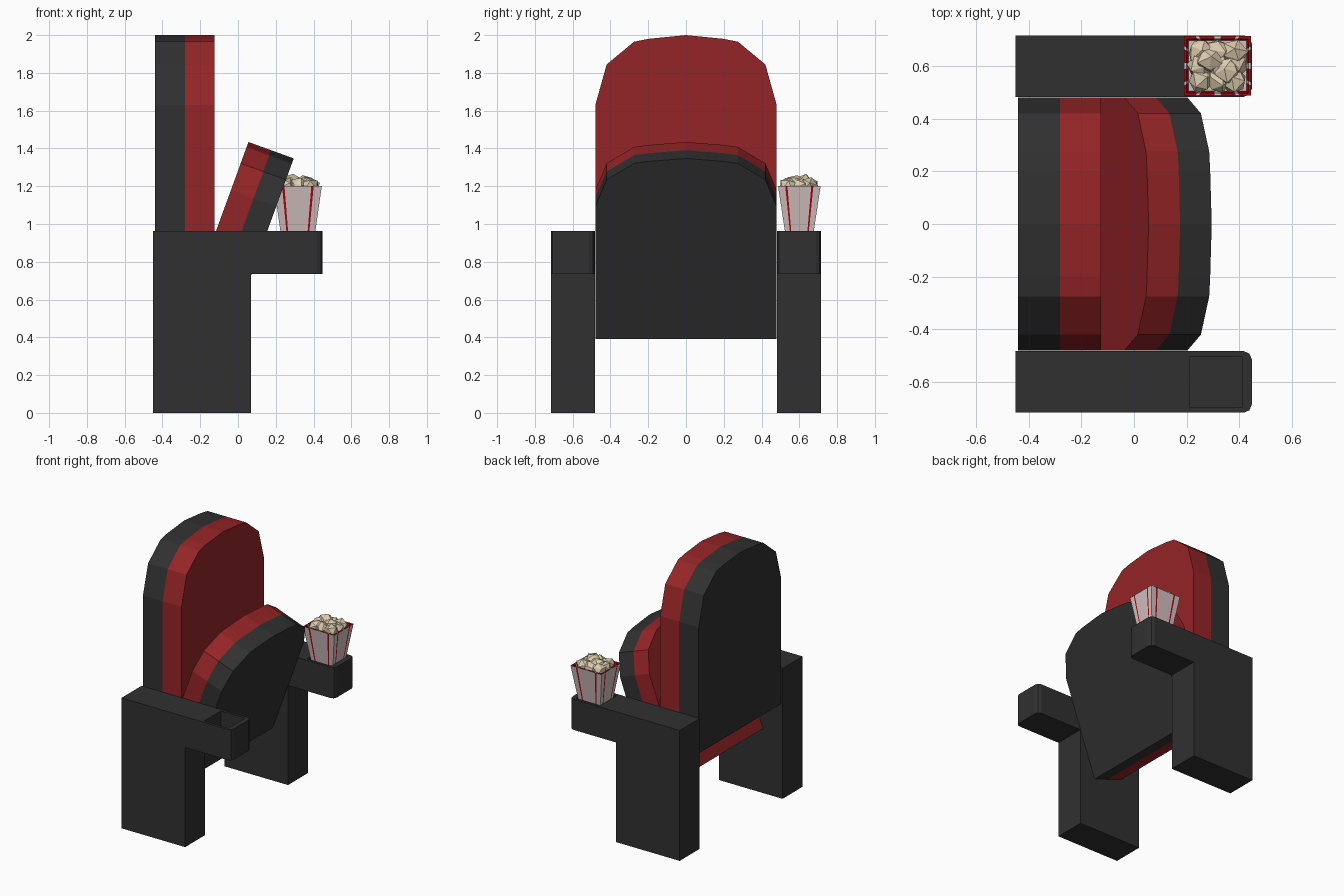
import bpy, bmesh, math, random
from mathutils import Vector, Matrix

if "Cube" in bpy.data.objects:
    bpy.data.objects.remove(bpy.data.objects["Cube"])

random.seed(4)


def material(name, rgb):
    m = bpy.data.materials.new(name)
    m.diffuse_color = (*rgb, 1)
    m.use_nodes = True
    m.node_tree.nodes["Principled BSDF"].inputs["Base Color"].default_value = m.diffuse_color
    return m


DARK = material("charcoal", (0.03, 0.03, 0.03))
RED = material("red fabric", (0.30, 0.018, 0.02))
WHITE = material("box white", (0.66, 0.53, 0.53))
STRIPE = material("stripe red", (0.38, 0.002, 0.005))
CREAM = material("popcorn cream", (0.72, 0.61, 0.43))


def finish(name, bm, *mats):
    bmesh.ops.recalc_face_normals(bm, faces=bm.faces)
    me = bpy.data.meshes.new(name)
    bm.to_mesh(me)
    bm.free()
    for m in mats:
        me.materials.append(m)
    ob = bpy.data.objects.new(name, me)
    bpy.context.collection.objects.link(ob)
    return ob


def prism(points, vec):
    """Closed polygon extruded along a vector."""
    bm = bmesh.new()
    f = bm.faces.new([bm.verts.new(p) for p in points])
    r = bmesh.ops.extrude_face_region(bm, geom=[f], use_keep_orig=True)
    verts = [g for g in r["geom"] if isinstance(g, bmesh.types.BMVert)]
    bmesh.ops.translate(bm, verts=verts, vec=vec)
    return bm


def cushion(name, x0, x1, bottom, drops, mat, matrix=Matrix()):
    """Slab with an arched top; drops = (y, distance below top)."""
    half = [(0.48, bottom)] + drops
    outline = half + [(0, 0)] + [(-y, z) for y, z in reversed(half)]
    bm = prism([(x0, y, z) for y, z in outline], (x1 - x0, 0, 0))
    bm.transform(matrix)
    return finish(name, bm, mat)


# Backrest: dark shell and red padding
back_arch = [(0.48, -0.37), (0.42, -0.155), (0.275, -0.035), (0.2, -0.02)]
up = Matrix.Translation((0, 0, 2.0))
cushion("backrest_shell", -0.44, -0.28, -1.3, back_arch, DARK, up)
cushion("backrest_padding", -0.28, -0.125, -1.3, back_arch, RED, up)

# Folded seat, tilted 20 degrees
seat_arch = [(0.48, -0.27), (0.42, -0.12), (0.275, -0.028), (0.2, -0.017)]
tilt = Matrix.Translation((0.295, 0, 1.347)) @ Matrix.Rotation(math.radians(20), 4, 'Y')
cushion("seat_shell", -0.1275, 0, -1.018, seat_arch, DARK, tilt)
cushion("seat_padding", -0.255, -0.1275, -1.018, seat_arch, RED, tilt)

# Armrests with leg panel, rounded tip and square holder recess
ARM = [(-0.45, 0), (0.07, 0), (0.07, 0.735), (0.447, 0.735), (0.447, 0.962), (-0.45, 0.962)]
for side, label in ((-1, "right"), (1, "left")):
    y0 = 0.483 if side > 0 else -0.716
    bm = prism([(x, y0, z) for x, z in ARM], (0, 0.233, 0))
    tip = [e for e in bm.edges if all(v.co.x > 0.44 for v in e.verts)
           and abs(e.verts[0].co.z - e.verts[1].co.z) > 0.1]
    bmesh.ops.bevel(bm, geom=tip, offset=0.03, segments=2, profile=0.5, affect='EDGES')
    arm = finish("armrest_" + label, bm, DARK)
    cy = side * 0.5995
    hole = [(x, cy + d, 0.85) for x, d in ((0.212, -0.097), (0.41, -0.097), (0.41, 0.097), (0.212, 0.097))]
    cutter = finish("recess_cutter", prism(hole, (0, 0, 0.3)), DARK)
    cutter.hide_render = True
    mod = arm.modifiers.new("recess", 'BOOLEAN')
    mod.operation, mod.solver, mod.object = 'DIFFERENCE', 'EXACT', cutter
    bpy.context.view_layer.objects.active = arm
    bpy.ops.object.modifier_apply(modifier=mod.name)
    bpy.data.objects.remove(cutter)

# Popcorn box: tapered, open, with narrow stripes
CX, CY = 0.317, 0.6
CUTS = [0, 0.17, 0.22, 0.45, 0.55, 0.78, 0.83]
CORNERS = [(-1, -1), (1, -1), (1, 1), (-1, 1)]


def ring(bm, hx, hy, z):
    out = []
    for i in range(4):
        a, b = Vector(CORNERS[i]), Vector(CORNERS[(i + 1) % 4])
        for t in CUTS:
            p = a.lerp(b, t)
            out.append(bm.verts.new((CX + p.x * hx, CY + p.y * hy, z)))
    return out


bm = bmesh.new()
rings = [ring(bm, 0.077, 0.06, 0.855), ring(bm, 0.127, 0.113, 1.202),
         ring(bm, 0.117, 0.103, 1.202), ring(bm, 0.11, 0.096, 1.16)]
n = len(rings[0])
for level in range(3):
    for i in range(n):
        j = (i + 1) % n
        f = bm.faces.new([rings[level][i], rings[level][j], rings[level + 1][j], rings[level + 1][i]])
        k = i % len(CUTS)
        f.material_index = int(k in (1, 5)) if level == 0 else int(k % 2 == 0)
bm.faces.new(rings[0])
bm.faces.new(rings[3])
finish("popcorn_box", bm, WHITE, STRIPE)

# Popcorn: faceted lumps piled in the box
bm = bmesh.new()
spots = [(i * 0.062, j * 0.055, 1.2) for i in (-1, 0, 1) for j in (-1, 0, 1)]
spots += [(-0.03, 0.02, 1.218), (0.035, -0.02, 1.215)]
for x, y, z in spots:
    m = (Matrix.Translation((CX + x, CY + y, z))
         @ Matrix.Diagonal((1, 0.95, 0.85, 1))
         @ Matrix.Rotation(random.uniform(0, 6), 4, Vector((random.random(), random.random(), 1))))
    r = bmesh.ops.create_icosphere(bm, subdivisions=1, radius=random.uniform(0.05, 0.056), matrix=m)
    for v in r["verts"]:
        v.co += Vector([random.uniform(-0.005, 0.005) for _ in range(3)])
finish("popcorn", bm, CREAM)
